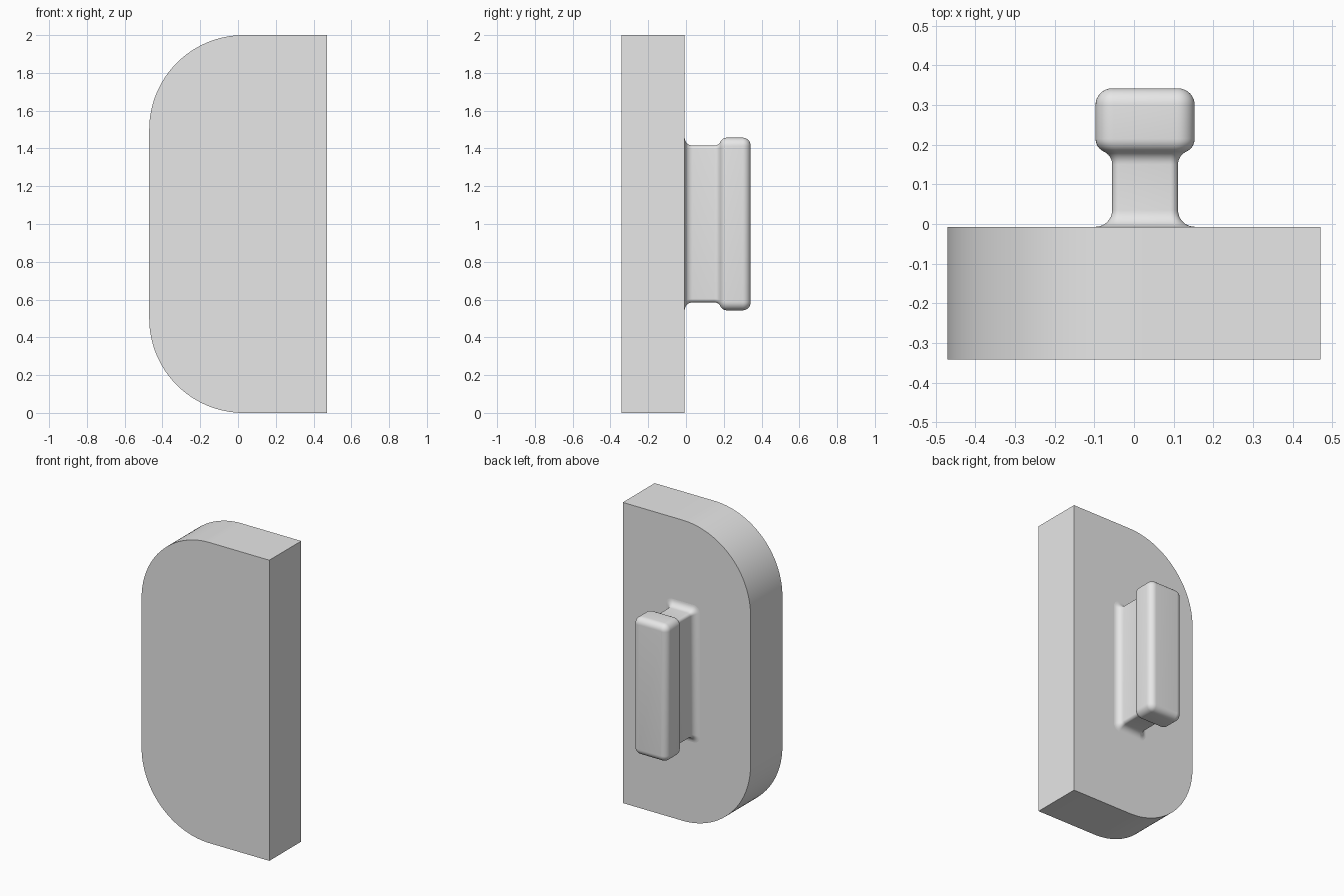
import bpy, bmesh
from math import sin, cos, pi, radians

if "Cube" in bpy.data.objects:
    bpy.data.objects.remove(bpy.data.objects["Cube"])

GREY = (0.8, 0.8, 0.8, 1)
mat = bpy.data.materials.new("plain grey")
mat.use_nodes = True
mat.diffuse_color = GREY
mat.node_tree.nodes["Principled BSDF"].inputs["Base Color"].default_value = GREY


def arc(cx, cy, r, a0, a1, n):
    """Points on an arc, angles in degrees."""
    angles = [radians(a0 + (a1 - a0) * i / n) for i in range(n + 1)]
    return [(cx + r * cos(a), cy + r * sin(a)) for a in angles]


def loft(name, rings):
    """Skin a list of (y, outline in xz) rings and cap both ends."""
    bm = bmesh.new()
    loops = [[bm.verts.new((x, y, z)) for x, z in pts] for y, pts in rings]
    for a, b in zip(loops, loops[1:]):
        for i in range(len(a)):
            j = (i + 1) % len(a)
            bm.faces.new((a[i], a[j], b[j], b[i]))
    bm.faces.new(loops[0])
    bm.faces.new(loops[-1])
    bmesh.ops.recalc_face_normals(bm, faces=bm.faces)
    mesh = bpy.data.meshes.new(name)
    bm.to_mesh(mesh)
    bm.free()
    mesh.materials.append(mat)
    obj = bpy.data.objects.new(name, mesh)
    bpy.context.collection.objects.link(obj)
    bpy.ops.object.select_all(action="DESELECT")
    obj.select_set(True)
    bpy.context.view_layer.objects.active = obj
    bpy.ops.object.shade_smooth_by_angle(angle=radians(30))
    return obj


# Plate: square on the left, large round corners on the right
W, FRONT, BACK, R = 0.47, -0.342, -0.007, 0.5
outline = [(W, 0), (W, 2)]
outline += arc(R - W, 2 - R, R, 90, 180, 32)
outline += arc(R - W, R, R, 180, 270, 32)
loft("plate", [(FRONT, outline), (BACK, outline)])


# Knob: rounded rectangle sections swept back from the plate
def section(offset, radius):
    hx, hz = 0.083 + offset, 0.415 + offset
    pts = []
    for k, (sx, sz) in enumerate([(1, 1), (-1, 1), (-1, -1), (1, -1)]):
        pts += arc(0.028 + sx * (hx - radius), 1 + sz * (hz - radius),
                   radius, 90 * k, 90 * k + 90, 8)
    return pts


LIP, STEM_R, BEND, SWING = 0.042, 0.02, 0.0357, 65.7
HEAD_R = LIP + 0.003
profile = [(LIP, BACK - 0.02, HEAD_R)]
# Fillet at the plate
profile += [(o, y, STEM_R + 0.6 * o)
            for o, y in arc(LIP, BACK + LIP, LIP, 270, 180, 8)]
# Stem flowing into the head
profile += [(o, y, STEM_R + 0.6 * o)
            for o, y in arc(BEND, 0.15, BEND, 180, 180 - SWING, 6)]
profile += [(o, y, STEM_R + 0.6 * o)
            for o, y in arc(LIP - BEND, 0.215, BEND, -SWING, 0, 6)[1:]]
# Rounded head end
profile += [(o, y, o + 0.003) for o, y in arc(0, 0.342 - LIP, LIP, 0, 90, 8)]
loft("knob", [(y, section(o, r)) for o, y, r in profile])
